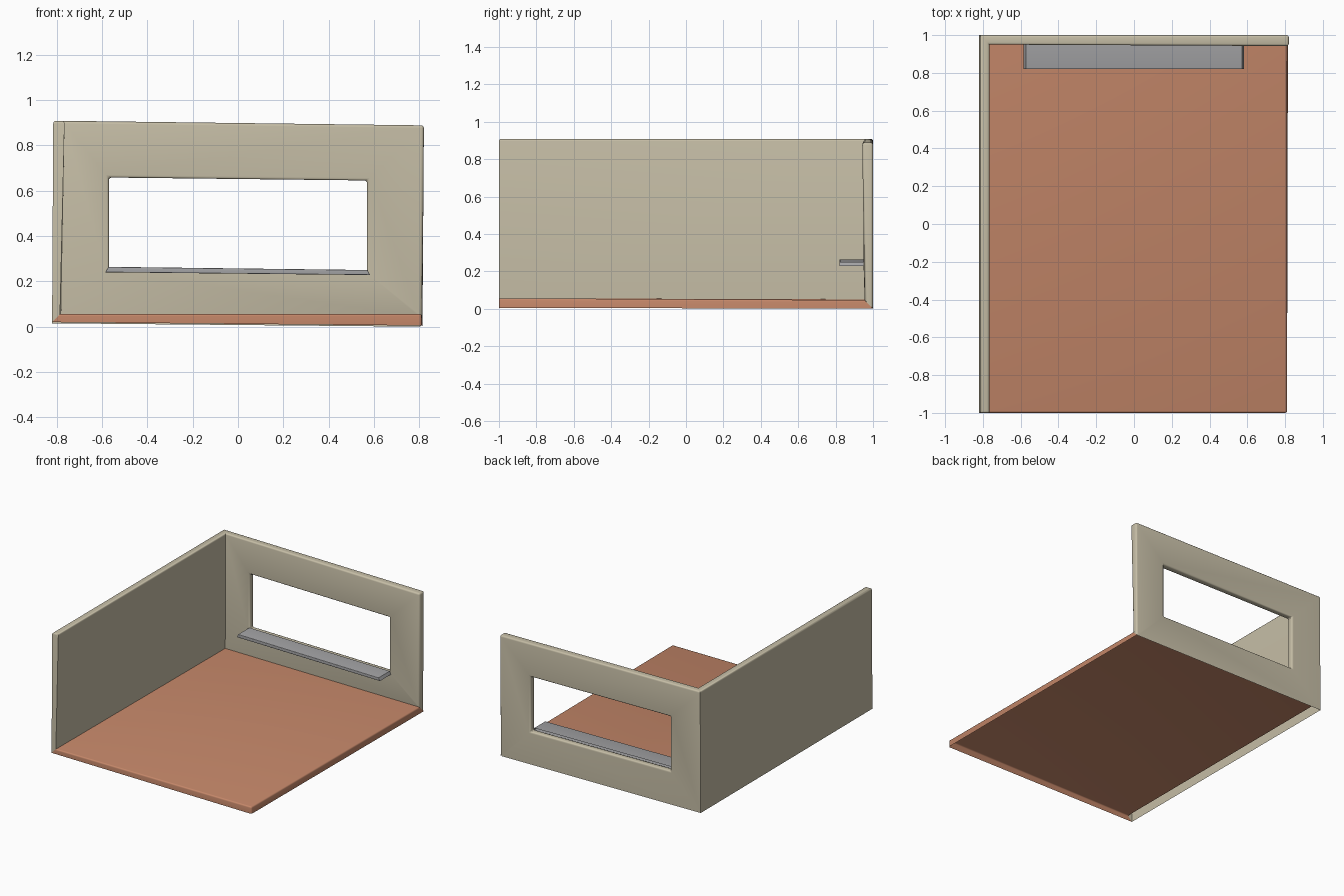
import bpy, bmesh

if "Cube" in bpy.data.objects:
    bpy.data.objects.remove(bpy.data.objects["Cube"])


def material(name, rgb):
    m = bpy.data.materials.new(name)
    m.diffuse_color = (*rgb, 1)
    m.use_nodes = True
    m.node_tree.nodes["Principled BSDF"].inputs["Base Color"].default_value = m.diffuse_color
    return m


CREAM = material("cream_plaster", (0.56, 0.51, 0.38))
CLAY = material("clay_floor", (0.55, 0.24, 0.14))
GREY = material("grey_sill", (0.36, 0.36, 0.37))


def strips(bm, loops, skip=(), closed=False):
    """Join neighbouring four-cornered loops; skip holds (loop, side) pairs left open."""
    vs = [[bm.verts.new(p) for p in l] for l in loops]
    n = len(vs)
    for k in range(n if closed else n - 1):
        p, q = vs[k], vs[(k + 1) % n]
        for i in range(4):
            j = (i + 1) % 4
            if (k, i) not in skip:
                bm.faces.new((p[i], p[j], q[j], q[i]))
    return vs


def finish(name, bm, mat, pick, width, faces_up=False):
    """Round the exposed edges, smooth shade and link as an object."""
    bmesh.ops.remove_doubles(bm, verts=bm.verts, dist=0.0005)
    bmesh.ops.recalc_face_normals(bm, faces=bm.faces)
    if faces_up and sum(f.normal.z * f.calc_area() for f in bm.faces) < 0:
        bmesh.ops.reverse_faces(bm, faces=bm.faces)
    edges = [e for e in bm.edges if len(e.link_faces) == 2 and e.calc_face_angle() > 0.3
             and pick((e.verts[0].co + e.verts[1].co) / 2)]
    bmesh.ops.bevel(bm, geom=edges, offset=width, segments=3, profile=0.5,
                    affect='EDGES', clamp_overlap=True)
    me = bpy.data.meshes.new(name)
    bm.to_mesh(me)
    bm.free()
    me.materials.append(mat)
    ob = bpy.data.objects.new(name, me)
    bpy.context.collection.objects.link(ob)
    bpy.context.view_layer.objects.active = ob
    ob.select_set(True)
    bpy.ops.object.shade_smooth_by_angle(angle=0.6)
    ob.select_set(False)


# Shared corner points of the inner and outer skins
IN_LOW, IN_HIGH = (-0.78, 0.965, 0.05), (-0.765, 0.95, 0.908)
OUT_LOW, OUT_HIGH = (-0.82, 1, 0.015), (-0.815, 1, 0.908)

# Floor: a sheet with a lip folded down at the front and right, open underneath
bm = bmesh.new()
rings = strips(bm, [
    [(-0.82, -1, 0.02), (0.81, -1, 0.005), (0.815, 1, 0.0), OUT_LOW],
    [(-0.785, -1, 0.056), (0.81, -1, 0.056), (0.81, 0.955, 0.046), IN_LOW]],
    skip=((0, 2), (0, 3)))
bm.faces.new(rings[1])
finish("floor", bm, CLAY, lambda c: c.y < -0.99 or c.x > 0.8, 0.01, faces_up=True)

# Walls: one hollow shell, open along the bottom where it meets the floor
bm = bmesh.new()
window = [(-0.57, 0.255), (0.57, 0.24), (0.57, 0.645), (-0.57, 0.658)]
strips(bm, [
    [IN_LOW, (0.81, 0.955, 0.046), (0.82, 0.942, 0.888), IN_HIGH],
    [(x, 0.949, z) for x, z in window],
    [(x, 0.998, z) for x, z in window],
    [OUT_LOW, (0.815, 1, 0.0), (0.82, 1, 0.888), OUT_HIGH]],
    skip=((3, 0), (3, 3)), closed=True)
left = strips(bm, [
    [(-0.82, -1, 0.02), OUT_LOW, OUT_HIGH, (-0.815, -1, 0.908)],
    [(-0.785, -1, 0.056), IN_LOW, IN_HIGH, (-0.765, -1, 0.908)]],
    skip=((0, 0), (0, 1)))
for ring in left:
    bm.faces.new(ring)
finish("walls", bm, CREAM,
       lambda c: c.z > 0.88 or c.x > 0.8 or (abs(c.x) < 0.6 and 0.2 < c.z < 0.7), 0.012)

# Window sill projecting into the room, with slightly splayed ends
bm = bmesh.new()
sill = strips(bm, [
    [(-0.585, 0.82, 0.24), (0.582, 0.82, 0.228), (0.582, 0.95, 0.228), (-0.585, 0.95, 0.24)],
    [(-0.572, 0.82, 0.264), (0.572, 0.82, 0.25), (0.572, 0.95, 0.25), (-0.572, 0.95, 0.264)]],
    skip=((0, 2),))
for ring in sill:
    bm.faces.new(ring)
finish("window_sill", bm, GREY, lambda c: c.y < 0.83, 0.003, faces_up=False)
